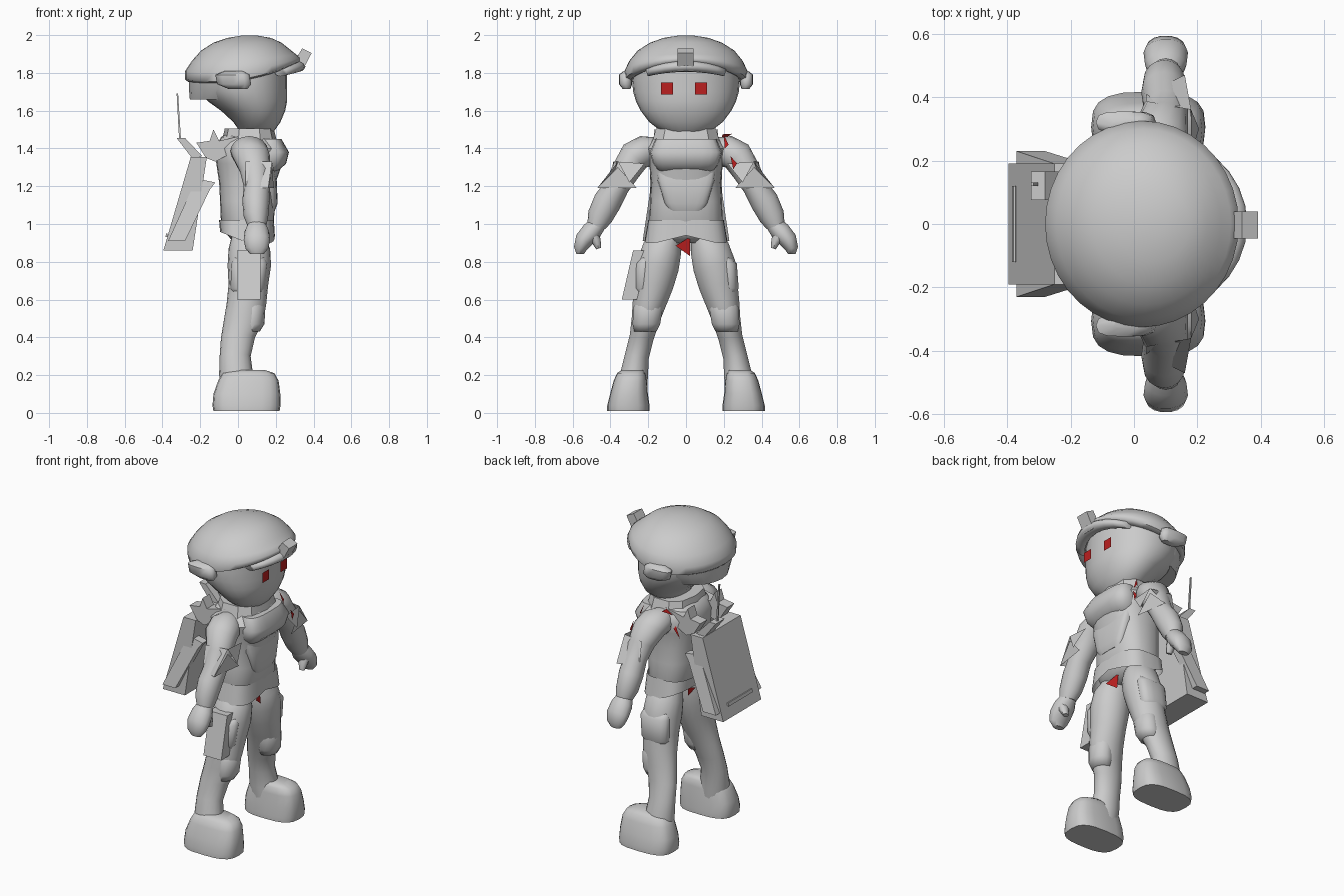
import bpy, bmesh, math
from mathutils import Vector

def material(name, rgb):
    m = bpy.data.materials.new(name)
    m.diffuse_color = (*rgb, 1)
    return m

GREY = material("plain grey", (0.6, 0.6, 0.6))
RED = material("dark red", (0.5, 0.014, 0.014))

def build(name, verts, faces, mat=GREY, smooth=0):
    bm = bmesh.new()
    vs = [bm.verts.new(v) for v in verts]
    for f in faces:
        bm.faces.new([vs[i] for i in f])
    if len(faces) > 1:
        bmesh.ops.recalc_face_normals(bm, faces=bm.faces)
    me = bpy.data.meshes.new(name)
    bm.to_mesh(me)
    bm.free()
    me.materials.append(mat)
    ob = bpy.data.objects.new(name, me)
    bpy.context.collection.objects.link(ob)
    if smooth:
        bpy.ops.object.select_all(action='DESELECT')
        ob.select_set(True)
        bpy.context.view_layer.objects.active = ob
        bpy.ops.object.shade_smooth_by_angle(angle=math.radians(smooth))
    return ob

def patch(name, *pts):
    return build(name, pts, [tuple(range(len(pts)))], RED)

def loft(name, rings, n=20, power=2.0, follow=False, bend=None, smooth=50, caps=True):
    """Rings are (x, y, z, radius x, radius across); follow turns them along the path."""
    verts, faces = [], []
    for i, (x, y, z, a, b) in enumerate(rings):
        t = Vector((0, 0, 1))
        if follow:
            p, q = rings[max(i - 1, 0)], rings[min(i + 1, len(rings) - 1)]
            t = Vector((0, q[1] - p[1], q[2] - p[2])).normalized()
        v = t.cross(Vector((1, 0, 0)))
        for k in range(n):
            c, s = math.cos(2 * math.pi * k / n), math.sin(2 * math.pi * k / n)
            cu = math.copysign(abs(c) ** (2 / power), c)
            su = math.copysign(abs(s) ** (2 / power), s)
            pt = Vector((x, y, z)) + Vector((a * cu, 0, 0)) + v * (b * su)
            verts.append(bend(pt) if bend else pt)
    for i in range(len(rings) - 1):
        for k in range(n):
            j = (k + 1) % n
            faces.append((i*n + k, i*n + j, i*n + n + j, i*n + n + k))
    if caps:
        faces += [tuple(range(n)), tuple(range(len(verts) - n, len(verts)))]
    return build(name, verts, faces, smooth=smooth)

def prism(name, quad, y0, y1, slide=0, mat=GREY):
    """Extrude an x-z outline across y; slide shifts y per unit of height."""
    n = len(quad)
    top = max(z for _, z in quad)
    verts = [(x, y + slide * (top - z), z) for y in (y0, y1) for x, z in quad]
    faces = [tuple(range(n)), tuple(range(n, 2 * n))]
    faces += [(k, (k + 1) % n, n + (k + 1) % n, n + k) for k in range(n)]
    return build(name, verts, faces, mat)

# Head and neck
loft("head", [(0.09, 0, 1.46, .06, .07), (0.10, 0, 1.49, .09, .13), (0.10, 0, 1.54, .125, .195),
              (0.08, 0, 1.6, .17, .24), (0.05, 0, 1.65, .21, .265), (0.03, 0, 1.7, .23, .28),
              (0.02, 0, 1.76, .24, .285), (0.02, 0, 1.84, .24, .28)], n=28, power=2.12)
loft("neck", [(0.05, 0, 1.38, .1, .12), (0.06, 0, 1.5, .09, .1)])

# Cap dome with an arched rim, nape flap, side lumps and front badge
def arch(p):
    w = max(0.0, min(1.0, (1.93 - p.z) / 0.13))
    p.z += w * (0.16 * (p.x - 0.03) - 0.45 * p.y * p.y + 0.015)
    return p
loft("cap", [(0.02, 0, 1.80, .22, .23), (0.02, 0, 1.785, .285, .295), (0.025, 0, 1.80, .305, .32),
             (0.025, 0, 1.835, .305, .325), (0.03, 0, 1.875, .275, .30), (0.04, 0, 1.92, .235, .255),
             (0.05, 0, 1.96, .18, .19), (0.06, 0, 1.985, .115, .12), (0.06, 0, 1.998, .04, .04)],
     n=36, bend=arch, smooth=60)
loft("nape_flap", [(-0.06, 0, 1.66, .195, .2), (-0.05, 0, 1.72, .21, .25), (-0.04, 0, 1.8, .22, .27)])
prism("cap_badge", [(0.28, 1.83), (0.34, 1.81), (0.39, 1.905), (0.34, 1.93)], -0.045, 0.04)
rim = []
for i in range(9):
    a = math.radians(-48 + 12 * i)
    c = math.cos(a * 1.7)
    rim.append((0.05 + 0.265 * math.cos(a), 0.28 * math.sin(a), 1.795 + 0.04 * c, .03 + .012 * c, .018 + .012 * c))
loft("visor_fold", rim, n=12, follow=True, smooth=70)
for s in (1, -1):
    loft("cap_side_lump", [(0.0, s*.315, 1.715, .05, .02), (-.02, s*.32, 1.74, .09, .035),
                           (-.03, s*.32, 1.79, .09, .035), (-.02, s*.31, 1.81, .05, .02)], n=12, power=3)

# Flat square eyes facing straight ahead
for y in (-0.1, 0.08):
    patch("eye", *[(0.265, y + dy, 1.718 + dz)
                   for dy, dz in ((-.032, -.032), (.032, -.032), (.032, .032), (-.032, .032))])

# Torso, hip skirt, collar and chest pouch
loft("torso", [(0.05, 0, 0.90, .07, .12), (0.05, 0, 0.94, .105, .18), (0.05, 0, 1.0, .14, .195),
               (0.05, 0, 1.12, .145, .19), (0.05, 0, 1.22, .15, .185), (0.06, 0, 1.32, .175, .195),
               (0.06, 0, 1.40, .18, .215), (0.05, 0, 1.46, .14, .17), (0.05, 0, 1.49, .09, .11)],
     n=24, power=2.6)

def hem(p):
    # Hem lifts at the back and at the middle of the front
    if p.z < 0.95:
        p.z += max(0.0, 0.05 - p.x) * 0.4
        if p.x > 0.1:
            p.z += max(0.0, 0.04 - 0.25 * abs(p.y))
    return p
loft("hip_skirt", [(0.05, 0, 0.90, .145, .22), (0.045, 0, 1.02, .145, .2)], n=32, power=3.2,
     bend=hem, smooth=30, caps=False)
loft("collar", [(0.06, 0, 1.42, .15, .19), (0.06, 0, 1.505, .13, .165)], n=10, power=2.6, smooth=25)
loft("chest_pouch", [(0.15, 0, 1.27, .05, .14), (0.17, 0, 1.32, .085, .175), (0.18, 0, 1.38, .09, .19),
                     (0.16, 0, 1.45, .07, .16)], power=3)
loft("belly_pouch", [(0.15, 0, 1.07, .045, .09), (0.16, 0, 1.11, .05, .115), (0.16, 0, 1.23, .045, .15),
                     (0.15, 0, 1.30, .04, .16)], power=3.5)

# Limbs, mirrored
for s in (1, -1):
    def side(rings):
        return [(x, s * y, z, a, b) for x, y, z, a, b in rings]
    loft("arm", side([(0.05, .15, 1.40, .07, .06), (0.06, .215, 1.385, .10, .085), (0.07, .27, 1.36, .10, .085),
                      (0.09, .32, 1.28, .08, .075), (0.10, .365, 1.20, .07, .065), (0.095, .415, 1.12, .072, .075),
                      (0.095, .455, 1.04, .065, .068), (0.10, .475, 0.99, .05, .05)]), n=16, follow=True)
    loft("hand", side([(0.10, .465, 1.00, .045, .045), (0.10, .50, .96, .065, .055), (0.10, .54, .915, .07, .05),
                       (0.10, .56, .87, .06, .035), (0.10, .56, .84, .035, .02)]), n=14, follow=True)
    loft("thumb", side([(0.12, .50, .95, .035, .035), (0.125, .475, .91, .03, .025), (0.125, .462, .87, .018, .014)]),
         n=8, follow=True)
    # Pointed sleeve cuff made of thin sheets
    def sheet(*pts):
        build("sleeve_cuff", [(x, s * y, z) for x, y, z in pts], [tuple(range(len(pts)))])
    sheet((.18, .22, 1.32), (.18, .36, 1.33), (.205, .30, 1.22))
    sheet((.18, .36, 1.30), (.16, .47, 1.19), (.19, .26, 1.19))
    sheet((.18, .36, 1.33), (.04, .385, 1.33), (.04, .41, 1.19), (.16, .47, 1.19))
    # Leg and boot
    loft("leg", side([(0.05, .09, .95, .08, .07), (0.06, .125, .87, .11, .105), (0.06, .15, .78, .115, .115),
                      (0.055, .17, .68, .105, .105), (0.045, .195, .58, .105, .09), (0.03, .215, .49, .105, .075),
                      (0.0, .235, .40, .09, .065), (-.015, .26, .30, .082, .065), (-.01, .275, .20, .09, .075),
                      (0.0, .285, .12, .09, .08)]), n=18, follow=True)
    loft("knee_pad", side([(0.065, .215, .43, .05, .06), (0.075, .21, .47, .065, .075), (0.08, .20, .56, .065, .08),
                           (0.07, .19, .62, .045, .06)]), n=14, smooth=70)
    loft("thigh_pouch", side([(0.05, .22, .62, .07, .035), (0.05, .23, .66, .09, .05), (0.06, .22, .79, .095, .05),
                              (0.06, .20, .83, .08, .035)]), n=14, power=2.5, smooth=70)
    loft("boot", side([(0.045, .305, .01, .175, .112), (0.045, .305, .04, .18, .112), (0.047, .302, .10, .177, .10),
                       (0.055, .295, .17, .16, .088), (0.055, .29, .21, .138, .075), (0.05, .285, .228, .09, .055)]),
         n=20, power=3)
    # Pack strap over the shoulder and pointed side pocket
    prism("shoulder_strap", [(-.22, 1.43), (-.15, 1.44), (-.13, 1.50), (-.10, 1.44), (0.03, 1.47), (0.03, 1.41),
                             (-.12, 1.33), (-.17, 1.35)], s * .10, s * .17)
    prism("pack_pocket", [(-.12, 1.22), (-.15, 1.18), (-.28, .91), (-.37, .91), (-.22, 1.24)],
          s * .13, s * .18, slide=s * .15)

# Holster on one thigh
prism("holster", [(-.005, .86), (.12, .86), (.12, .60), (-.005, .60)], -.28, -.20, slide=-.23)

# Backpack with rear bar, radio plate and antenna
prism("backpack", [(-.25, 1.355), (-.165, 1.355), (-.24, .86), (-.395, .86)], -.19, .19)
prism("pack_bar", [(-.373, .95), (-.38, .95), (-.385, .93), (-.37, .93)], -.12, .12)
prism("radio_plate", [(-.325, 1.455), (-.28, 1.455), (-.19, 1.36), (-.24, 1.345)], .075, .165)
prism("antenna", [(-.325, 1.69), (-.317, 1.69), (-.302, 1.45), (-.312, 1.45)], .12, .13)

# Red patches at the crotch, lower back and one shoulder
patch("front_patch", (.165, -.055, .885), (.145, .022, .83), (.135, .022, .932))
for s in (1, -1):
    patch("back_patch", (-.068, 0, .92), (-.07, s * .078, .95), (-.068, s * .078, .895))
patch("shoulder_top_patch", (0, .245, 1.478), (-.035, .18, 1.438), (.0, .195, 1.475))
patch("shoulder_patch", (.15, .20, 1.475), (.165, .225, 1.42), (.175, .205, 1.40))
patch("sleeve_patch", (.205, .235, 1.36), (.205, .27, 1.32), (.205, .25, 1.29))
patch("strap_patch", (-.085, .18, 1.30), (-.055, .18, 1.375), (-.045, .19, 1.36))
